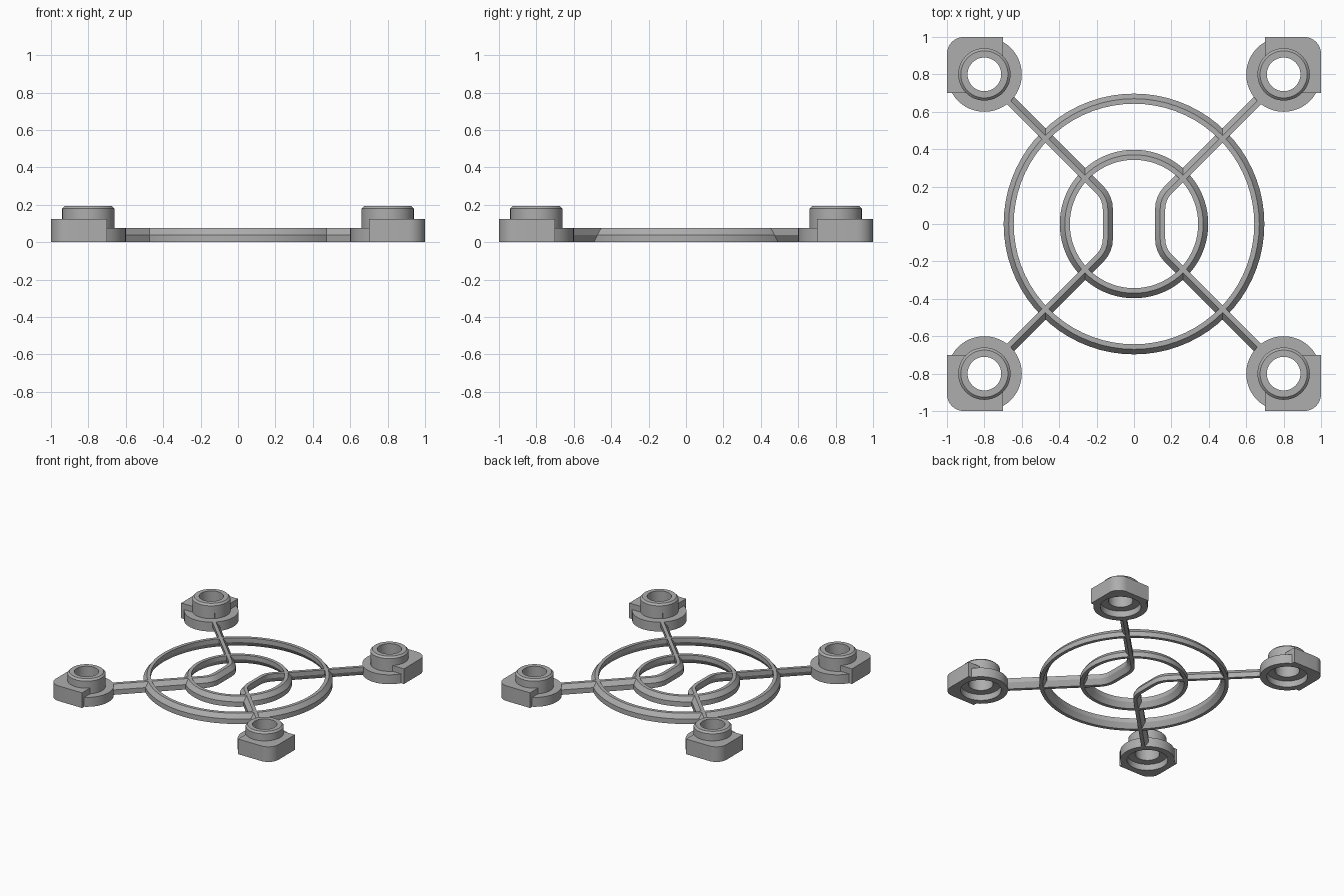
import bpy, bmesh
from math import sin, cos, pi, hypot
from mathutils import Matrix

if "Cube" in bpy.data.objects:
    bpy.data.objects.remove(bpy.data.objects["Cube"], do_unlink=True)

grey = bpy.data.materials.new("light_grey")
grey.use_nodes = True
grey.diffuse_color = (0.42, 0.42, 0.42, 1)
grey.node_tree.nodes["Principled BSDF"].inputs["Base Color"].default_value = grey.diffuse_color

RIDGE_Z, BAR_H, HALF_W = 0.04, 0.075, 0.027
# Bar section as (offset, height): sloped above on one side, undercut on the other
SECTION = [(HALF_W, 0), (HALF_W, RIDGE_Z), (0, BAR_H),
           (-HALF_W, BAR_H), (-HALF_W, RIDGE_Z), (0, 0)]


def finish(name, bm):
    bmesh.ops.recalc_face_normals(bm, faces=bm.faces[:])
    mesh = bpy.data.meshes.new(name)
    bm.to_mesh(mesh)
    bm.free()
    mesh.materials.append(grey)
    obj = bpy.data.objects.new(name, mesh)
    bpy.context.collection.objects.link(obj)
    return obj


def smooth(obj):
    bpy.ops.object.select_all(action='DESELECT')
    obj.select_set(True)
    bpy.context.view_layer.objects.active = obj
    bpy.ops.object.shade_smooth_by_angle(angle=pi / 7)


def skin(name, loops, closed):
    """Join a row of matching vertex loops into one solid."""
    bm = bmesh.new()
    rows = [[bm.verts.new(p) for p in loop] for loop in loops]
    n = len(rows[0])
    pairs = list(zip(rows, rows[1:])) + ([(rows[-1], rows[0])] if closed else [])
    for a, b in pairs:
        for i in range(n):
            j = (i + 1) % n
            bm.faces.new((a[i], a[j], b[j], b[i]))
    if not closed:
        bm.faces.new(rows[0])
        bm.faces.new(rows[-1])
    return finish(name, bm)


def circle(r, z, steps=48):
    return [(r * cos(2 * pi * i / steps), r * sin(2 * pi * i / steps), z) for i in range(steps)]


def lathe(name, profile):
    return skin(name, [circle(r, z) for r, z in profile], False)


def ring(name, radius):
    obj = skin(name, [circle(radius + u, z, 72) for u, z in SECTION], True)
    smooth(obj)


def sweep(name, path):
    """Sweep the bar section along a flat path with mitred joints."""
    def direction(a, b):
        d = hypot(b[0] - a[0], b[1] - a[1])
        return (b[0] - a[0]) / d, (b[1] - a[1]) / d
    loops = []
    for i, (x, y) in enumerate(path):
        d0 = direction(path[max(i - 1, 0)], path[max(i, 1)])
        last = len(path) - 1
        d1 = direction(path[min(i, last - 1)], path[min(i + 1, last)])
        k = 1 + d0[0] * d1[0] + d0[1] * d1[1]
        nx, ny = -(d0[1] + d1[1]) / k, (d0[0] + d1[0]) / k
        loops.append([(x + nx * u, y + ny * u, z) for u, z in SECTION])
    return skin(name, loops, False)


# Concentric rings
ring("outer_ring", 0.67)
ring("inner_ring", 0.37)

# Bent spokes, each joining two corner mounts
X, TAN, END = 0.14, 0.06, 0.675
R = TAN / (2 ** 0.5 - 1)
half = [(X + R * (1 - cos(a)), X - TAN + R * sin(a)) for a in (pi / 4 * i / 4 for i in range(5))]
half.append((END, END))
right_path = [(x, -y) for x, y in reversed(half)] + half
left_path = [(-x, -y) for x, y in right_path]
for name, path in (("left_spoke", right_path), ("right_spoke", left_path)):
    smooth(sweep(name, path))

# Corner mount: round base with stud, joined to a taller rounded block
mount = lathe("corner_mount", [(0.2, 0), (0.2, 0.076), (0.14, 0.076),
                               (0.14, 0.18), (0.126, 0.194)])
LOW, HIGH, CORNER = -0.1, 0.2, 0.09
outline = [(LOW, LOW), (HIGH, LOW)]
for i in range(9):
    a = pi / 2 * i / 8
    outline.append((HIGH - CORNER + CORNER * cos(a), HIGH - CORNER + CORNER * sin(a)))
outline.append((LOW, HIGH))
block = skin("block_helper", [[(x, y, z) for x, y in outline] for z in (0, 0.123)], False)
# Stepped bore: wide socket below, narrow hole through the stud
bore = lathe("bore_helper", [(0.15, -0.1), (0.15, 0.05), (0.09, 0.05), (0.09, 0.3)])

for helper, operation in ((block, 'UNION'), (bore, 'DIFFERENCE')):
    helper.hide_render = True
    mod = mount.modifiers.new(operation.lower(), 'BOOLEAN')
    mod.operation = operation
    mod.solver = 'EXACT'
    mod.object = helper
bpy.context.view_layer.update()
graph = bpy.context.evaluated_depsgraph_get()
mount_mesh = bpy.data.meshes.new_from_object(mount.evaluated_get(graph))
for obj in (mount, block, bore):
    bpy.data.objects.remove(obj, do_unlink=True)

# Four mounts, turned about the centre
for i, name in enumerate(("back_left", "back_right", "front_right", "front_left")):
    obj = bpy.data.objects.new(name + "_mount", mount_mesh)
    bpy.context.collection.objects.link(obj)
    obj.matrix_world = Matrix.Rotation(i * pi / 2, 4, 'Z') @ Matrix.Translation((0.8, 0.8, 0))
    if i == 0:
        smooth(obj)
